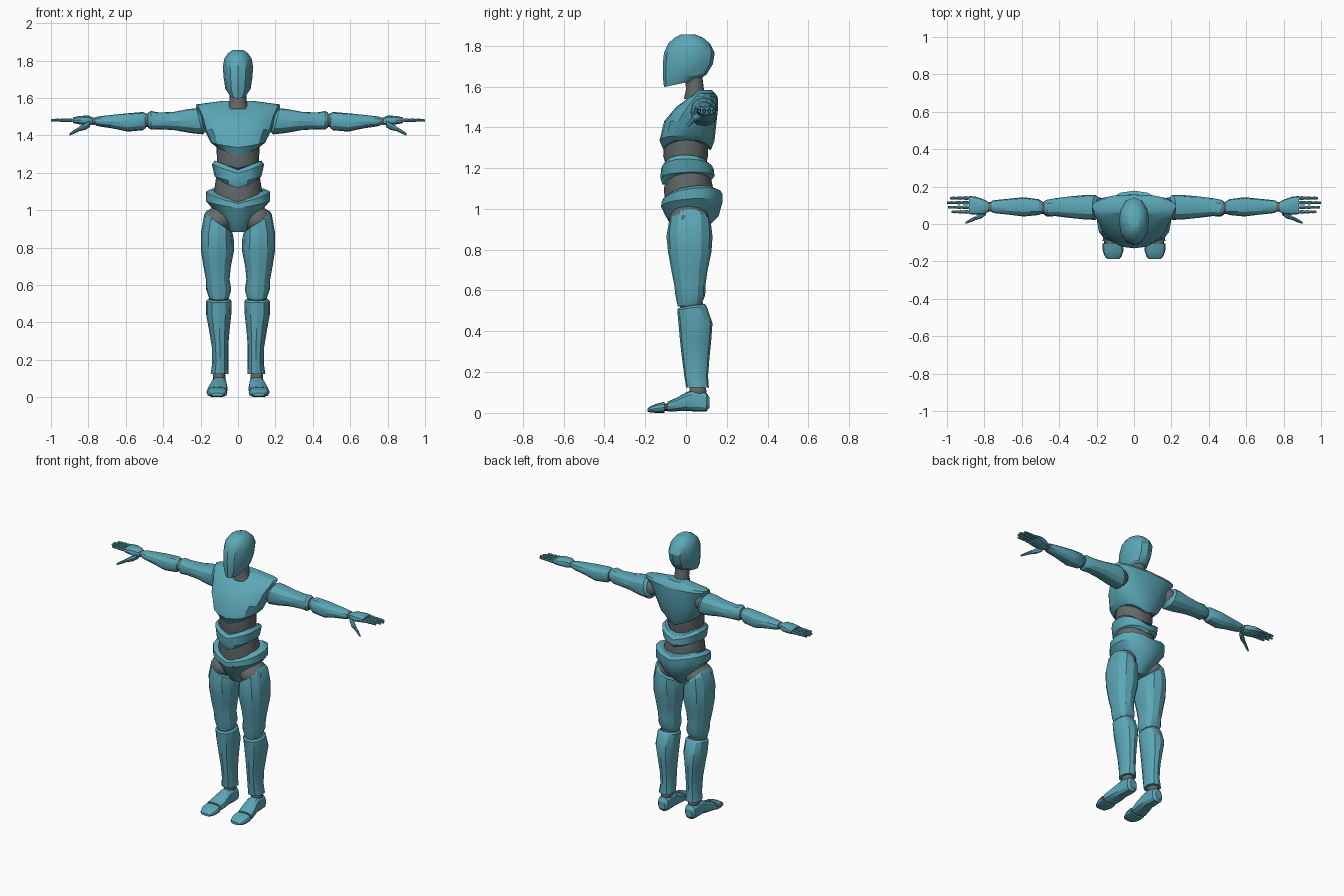
import bpy, bmesh, math


def material(name, rgb):
    m = bpy.data.materials.new(name)
    m.diffuse_color = (*rgb, 1)
    return m


TEAL = material("teal_armor", (0.105, 0.385, 0.47))
GREY = material("grey_joint", (0.13, 0.14, 0.145))


def finish(name, bm, mat, mirror, angle=28):
    bmesh.ops.recalc_face_normals(bm, faces=bm.faces)
    me = bpy.data.meshes.new(name)
    bm.to_mesh(me)
    bm.free()
    me.materials.append(mat)
    ob = bpy.data.objects.new(name, me)
    bpy.context.collection.objects.link(ob)
    bpy.ops.object.select_all(action='DESELECT')
    ob.select_set(True)
    bpy.context.view_layer.objects.active = ob
    bpy.ops.object.shade_smooth_by_angle(angle=math.radians(angle))
    if mirror:
        mod = ob.modifiers.new("mirror", 'MIRROR')
        mod.use_clip = False
        mod.use_mirror_merge = False
    return ob


def loft(name, axis, sections, mirror=False, mat=TEAL, n=12, p=2.5):
    """Rings of (t, u0, u1, v0, v1, side lift, tilt along v, tilt along u)."""
    bm = bmesh.new()
    rings = []
    for s in sections:
        t, u0, u1, v0, v1, lift, tv, tu = (tuple(s) + (0, 0, 0))[:8]
        ring = []
        for i in range(n):
            a = 2 * math.pi * i / n
            c, d = math.cos(a), math.sin(a)
            cu = math.copysign(abs(c) ** (2 / p), c)
            dv = math.copysign(abs(d) ** (2 / p), d)
            u = (u0 + u1) / 2 + cu * (u1 - u0) / 2
            v = (v0 + v1) / 2 + dv * (v1 - v0) / 2
            w = t + lift * abs(c) + tv * d + tu * c
            co = {'z': (u, v, w), 'x': (w, u, v), 'y': (u, w, v)}[axis]
            ring.append(bm.verts.new(co))
        rings.append(ring)
    for a, b in zip(rings, rings[1:]):
        for i in range(n):
            j = (i + 1) % n
            bm.faces.new((a[i], a[j], b[j], b[i]))
    bm.faces.new(rings[0][::-1])
    bm.faces.new(rings[-1])
    return finish(name, bm, mat, mirror)


def ball(name, loc, size, mirror=False):
    bm = bmesh.new()
    bmesh.ops.create_uvsphere(bm, u_segments=16, v_segments=10, radius=1)
    for v in bm.verts:
        v.co = [l + s * c for l, s, c in zip(loc, size, v.co)]
    return finish(name, bm, GREY, mirror, 60)


def sym(t, x, y0, y1, *extra):
    return (t, -x, x, y0, y1, *extra)


# Head and neck
loft("head", 'z', [
    sym(1.615, .045, -.108, .06, 0, .018), sym(1.65, .068, -.113, .10, 0, .008),
    sym(1.71, .077, -.114, .132), sym(1.765, .081, -.108, .141),
    sym(1.81, .073, -.088, .118), sym(1.84, .053, -.055, .083),
    sym(1.855, .03, -.025, .045)], p=2.1)
loft("neck", 'z', [sym(1.54, .055, -.01, .10), sym(1.585, .046, 0, .088),
                   sym(1.65, .045, -.005, .08)], mat=GREY, n=16, p=2)

# Torso plates: sides arch upward, front dips
loft("chest", 'z', [
    sym(1.288, .115, -.11, .122, .05), sym(1.335, .145, -.13, .14, .025),
    sym(1.43, .18, -.107, .15), sym(1.50, .20, -.048, .158),
    sym(1.545, .225, .012, .157, .008), sym(1.565, .225, .04, .145),
    sym(1.583, .09, .055, .125)], n=16, p=2.5)
loft("upper_waist", 'z', [sym(1.20, .105, -.095, .095), sym(1.26, .113, -.112, .108),
                          sym(1.38, .115, -.10, .11)], mat=GREY, n=20, p=2)
loft("abdomen", 'z', [
    sym(1.13, .10, -.115, .125, .035, .012), sym(1.155, .125, -.126, .14, .025, .005),
    sym(1.195, .14, -.122, .136, .05, -.002), sym(1.21, .125, -.105, .115, .055, -.005)],
    n=16, p=2.3)
loft("lower_waist", 'z', [sym(1.0, .125, -.10, .13), sym(1.09, .13, -.108, .135),
                          sym(1.19, .115, -.10, .115)], mat=GREY, n=20, p=2)
loft("pelvis", 'z', [
    sym(.882, .04, -.045, .07), sym(.92, .075, -.075, .115, .01),
    sym(.965, .13, -.10, .16, .035), sym(1.02, .172, -.122, .178, .03, .01),
    sym(1.055, .172, -.12, .178, .045, .02), sym(1.062, .145, -.105, .155, .05, .02)],
    n=16, p=2.2)

# Legs
ball("hip_joint", (.105, .015, .945), (.08, .098, .075), True)
loft("thigh", 'z', [
    (.945, .045, .165, -.07, .11, 0, 0, .055), (.93, .03, .18, -.085, .122, 0, 0, .05),
    (.865, .023, .198, -.096, .13, 0, 0, .015), (.79, .02, .199, -.088, .125),
    (.70, .038, .185, -.072, .106), (.63, .045, .172, -.058, .096),
    (.575, .036, .17, -.052, .094), (.532, .048, .155, -.04, .08, 0, .012)],
    True, p=2.2)
ball("knee_joint", (.102, .025, .535), (.052, .058, .045), True)
loft("shin", 'z', [
    (.525, .045, .16, -.035, .09, 0, .01), (.515, .035, .17, -.043, .1, 0, .01),
    (.44, .036, .17, -.037, .13), (.36, .045, .155, -.03, .124),
    (.27, .052, .14, -.02, .115), (.18, .052, .138, -.008, .108),
    (.125, .05, .146, 0, .112)], True, p=2.2)
ball("ankle_joint", (.1, .058, .108), (.034, .042, .04), True)
loft("foot", 'y', [
    (.115, .075, .125, .025, .075), (.10, .062, .138, .008, .10),
    (.05, .06, .14, .006, .115), (.01, .058, .145, .01, .105),
    (-.045, .055, .16, .008, .075), (-.09, .06, .168, .006, .055)], True, p=2.6)
loft("toe_joint", 'y', [(-.08, .068, .16, .01, .048), (-.12, .068, .16, .01, .044)],
     True, GREY)
loft("toe", 'y', [
    (-.105, .058, .168, 0, .054), (-.145, .057, .167, 0, .045),
    (-.175, .068, .155, .002, .032), (-.188, .08, .142, .006, .022)], True, p=2.6)

# Arms, running outward along x
ball("shoulder_joint", (.19, .088, 1.478), (.055, .055, .055), True)
loft("upper_arm", 'x', [
    (.18, .04, .135, 1.43, 1.525, 0, .015), (.205, .022, .155, 1.405, 1.545, 0, .018),
    (.26, .024, .155, 1.412, 1.54, 0, .008), (.34, .032, .148, 1.428, 1.526),
    (.42, .042, .138, 1.432, 1.522), (.465, .04, .13, 1.43, 1.53),
    (.482, .05, .122, 1.442, 1.522)], True, p=2.2)
ball("elbow_joint", (.488, .086, 1.48), (.035, .033, .036), True)
loft("forearm", 'x', [
    (.493, .056, .122, 1.44, 1.518), (.508, .048, .132, 1.427, 1.525),
    (.59, .04, .143, 1.42, 1.518), (.67, .05, .135, 1.437, 1.51),
    (.74, .057, .128, 1.447, 1.502), (.762, .064, .124, 1.453, 1.498)], True, p=2.2)
ball("wrist_joint", (.772, .092, 1.476), (.03, .026, .02), True)
loft("palm", 'x', [
    (.778, .066, .118, 1.458, 1.496), (.80, .054, .13, 1.452, 1.506),
    (.845, .05, .146, 1.458, 1.504), (.882, .053, .15, 1.466, 1.496)], True, p=2.8)

# Fingers: three tapered segments on small grey knuckles
tips = [.975, .995, 1.0, .985]
for k, tip in enumerate(tips):
    y = .065 + .0245 * k
    x0, step = .884, (tip - .884) / 3
    for s in range(3):
        a, b, r = x0 + s * step, x0 + (s + 1) * step, .0105 - .0012 * s
        loft(f"finger_{k + 1}_segment_{s + 1}", 'x', [
            (a + .002, y - r * .8, y + r * .8, 1.481 - r * .8, 1.481 + r * .8),
            (a + .012, y - r, y + r, 1.481 - r, 1.481 + r),
            (b, y - r * .7, y + r * .7, 1.480 - r * .7, 1.480 + r * .7)], True, n=8, p=2)
        ball(f"finger_{k + 1}_knuckle_{s + 1}", (a, y, 1.481), (.007, .007, .007), True)

# Thumb: two segments sloping forward and down
loft("thumb_base", 'x', [
    (.79, .05, .085, 1.445, 1.48), (.815, .03, .068, 1.43, 1.468),
    (.848, .02, .042, 1.422, 1.448)], True, n=8, p=2)
ball("thumb_joint", (.85, .03, 1.433), (.009, .009, .009), True)
loft("thumb_tip", 'x', [
    (.852, .018, .04, 1.42, 1.444), (.875, .009, .028, 1.409, 1.43),
    (.9, .001, .012, 1.399, 1.412)], True, n=8, p=2)
